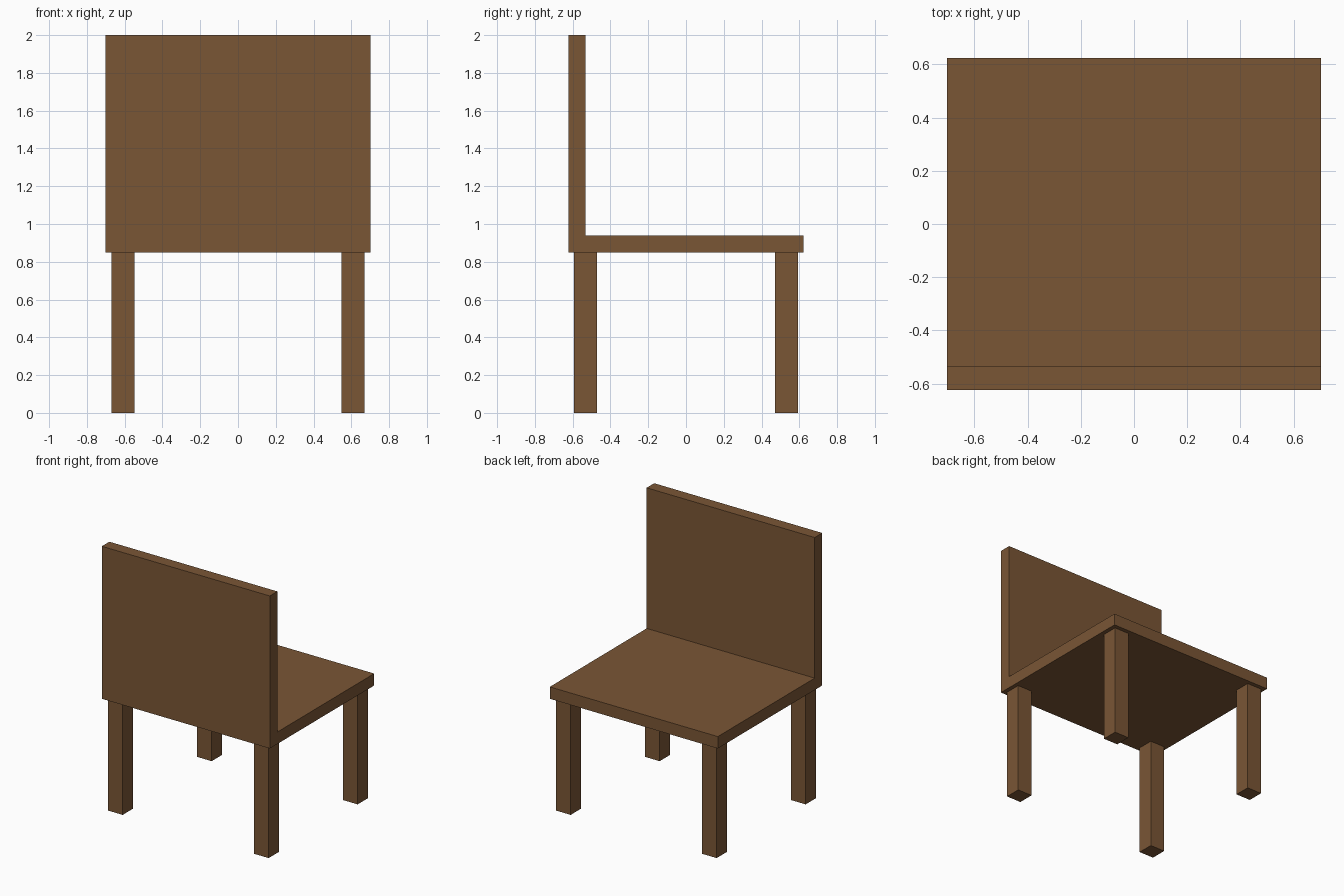
import bpy

cube = bpy.data.objects.get("Cube")
if cube:
    bpy.data.objects.remove(cube, do_unlink=True)

# Brown wood used on every part
BROWN = (0.195, 0.093, 0.036, 1.0)
wood = bpy.data.materials.new("brown_wood")
wood.use_nodes = True
wood.diffuse_color = BROWN
shader = next(n for n in wood.node_tree.nodes if n.type == 'BSDF_PRINCIPLED')
shader.inputs["Base Color"].default_value = BROWN
shader.inputs["Roughness"].default_value = 0.8


def box(name, low, high):
    """Add a flat-shaded box spanning two opposite corners."""
    centre = [(a + b) / 2 for a, b in zip(low, high)]
    size = [b - a for a, b in zip(low, high)]
    bpy.ops.mesh.primitive_cube_add(size=1, location=centre)
    obj = bpy.context.object
    obj.name = name
    obj.scale = size
    bpy.ops.object.transform_apply(location=False, rotation=False, scale=True)
    obj.data.materials.append(wood)
    return obj


HALF_W, HALF_D = 0.702, 0.623     # overall half width and depth
SEAT_Z, THICK = 0.848, 0.09       # underside of seat, board thickness
LEG_X, LEG_Y, LEG = 0.61, 0.531, 0.061  # leg centres and half width
BACK_Y = -HALF_D + THICK          # inner face of the backrest

# Seat board meets the inner face of the backrest
box("seat", (-HALF_W, BACK_Y, SEAT_Z), (HALF_W, HALF_D, SEAT_Z + THICK))

# Backrest runs from the seat underside to the top
box("backrest", (-HALF_W, -HALF_D, SEAT_Z), (HALF_W, BACK_Y, 2.0))

# Four square legs
for side, sx in (("left", 1), ("right", -1)):
    for end, sy in (("front", -1), ("back", 1)):
        x, y = sx * LEG_X, sy * LEG_Y
        box(f"{end}_{side}_leg", (x - LEG, y - LEG, 0.0), (x + LEG, y + LEG, SEAT_Z))
